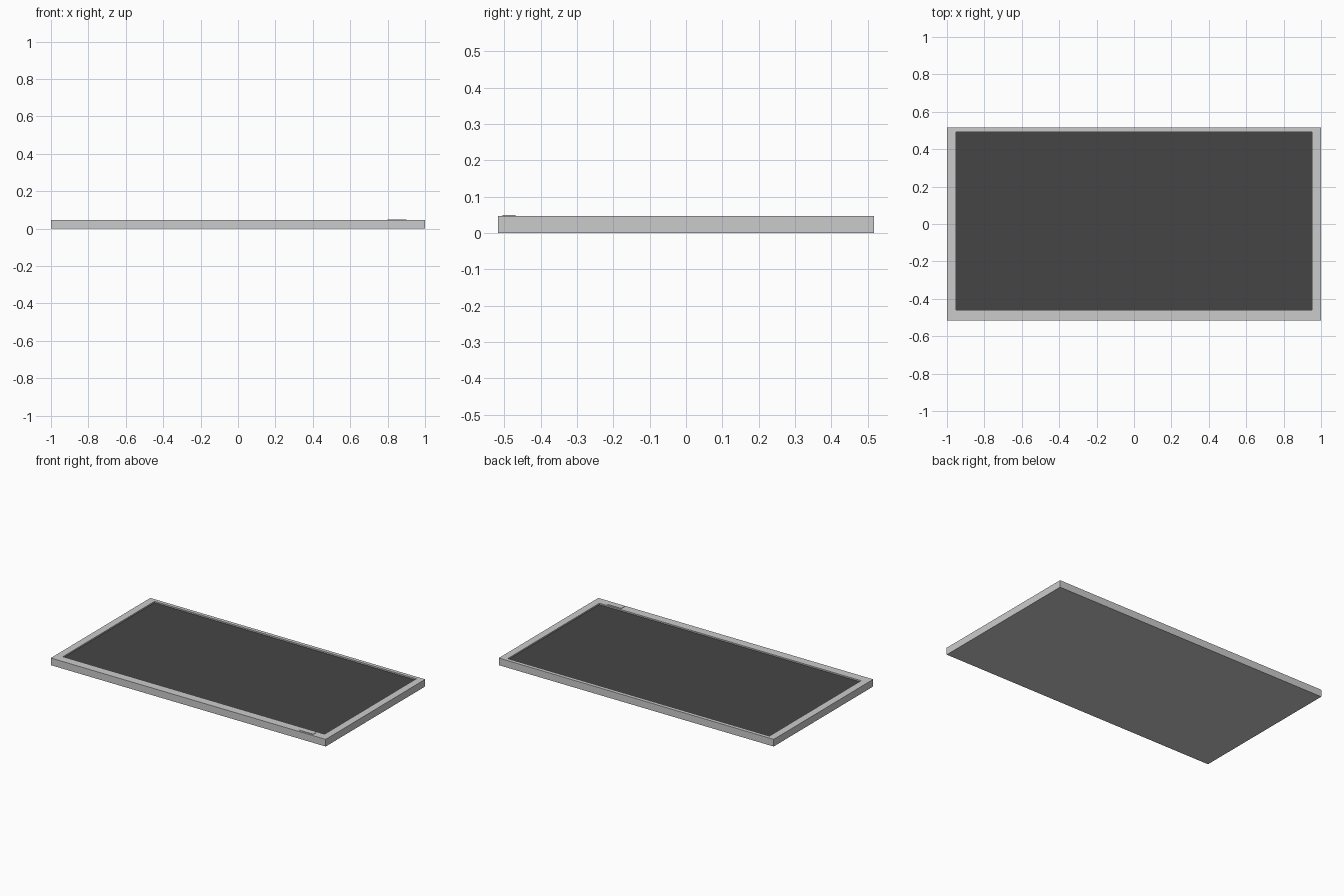
import bpy, bmesh

if "Cube" in bpy.data.objects:
    bpy.data.objects.remove(bpy.data.objects["Cube"])


def make_obj(name, bm):
    bmesh.ops.recalc_face_normals(bm, faces=bm.faces)
    me = bpy.data.meshes.new(name)
    bm.to_mesh(me)
    bm.free()
    ob = bpy.data.objects.new(name, me)
    bpy.context.collection.objects.link(ob)
    return ob


def rect(bm, x, y0, y1, z):
    return [bm.verts.new(p) for p in ((-x, y0, z), (x, y0, z), (x, y1, z), (-x, y1, z))]


def box(name, x0, x1, y0, y1, z0, z1):
    bm = bmesh.new()
    bmesh.ops.create_cube(bm, size=1)
    bmesh.ops.scale(bm, vec=(x1 - x0, y1 - y0, z1 - z0), verts=bm.verts)
    bmesh.ops.translate(bm, vec=((x0 + x1) / 2, (y0 + y1) / 2, (z0 + z1) / 2), verts=bm.verts)
    return make_obj(name, bm)


TOP, RECESS = 0.047, 0.037

# casing: closed back, side walls, bezel rim and inner lip around the screen
bm = bmesh.new()
loops = [rect(bm, 1.0, -0.517, 0.517, 0.0),
         rect(bm, 1.0, -0.517, 0.517, TOP),
         rect(bm, 0.952, -0.46, 0.493, TOP),
         rect(bm, 0.952, -0.46, 0.493, RECESS)]
for a, b in zip(loops, loops[1:]):
    for i in range(4):
        j = (i + 1) % 4
        bm.faces.new((a[i], a[j], b[j], b[i]))
bm.faces.new(loops[0])
bm.faces.new(loops[-1])
make_obj("casing", bm)

# dark screen panel set into the bezel
screen = box("screen", -0.952, 0.952, -0.46, 0.493, RECESS - 0.01, RECESS + 0.001)
mat = bpy.data.materials.new("dark_glass")
mat.diffuse_color = (0.06, 0.06, 0.06, 1)
mat.use_nodes = True
mat.node_tree.nodes["Principled BSDF"].inputs["Base Color"].default_value = mat.diffuse_color
screen.data.materials.append(mat)

# thin raised badge plate on the front bezel
box("bezel_plate", 0.80, 0.90, -0.505, -0.47, TOP - 0.002, 0.05)
